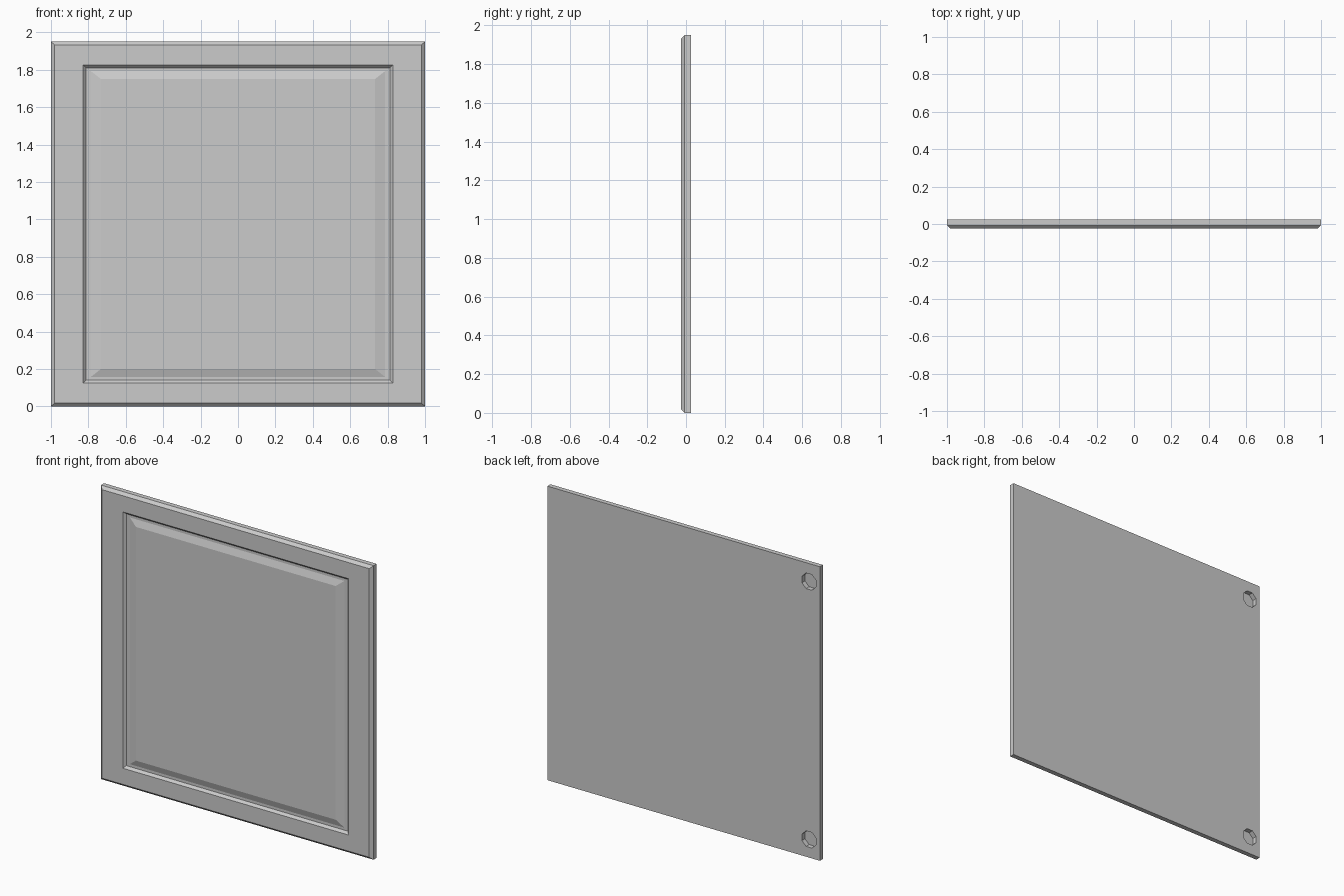
import bpy, bmesh, math
from mathutils import Matrix, Vector

if "Cube" in bpy.data.objects:
    bpy.data.objects.remove(bpy.data.objects["Cube"])

HEIGHT = 1.95
BACK = 0.025

# Raised-panel profile from back edge to panel centre: (half width, z inset, y)
PROFILE = [
    (1.0, 0.0, BACK),         # back edge
    (1.0, 0.0, -0.007),       # outer side
    (0.98, 0.018, -0.025),    # chamfered rim
    (0.828, 0.125, -0.025),   # flat frame
    (0.813, 0.14, -0.009),    # sloped step into groove
    (0.787, 0.157, -0.009),   # groove floor
    (0.733, 0.20, -0.023),    # shallow panel bevel
]


def make_object(name, bm):
    bmesh.ops.recalc_face_normals(bm, faces=bm.faces)
    mesh = bpy.data.meshes.new(name)
    bm.to_mesh(mesh)
    bm.free()
    obj = bpy.data.objects.new(name, mesh)
    bpy.context.collection.objects.link(obj)
    return obj


# Door slab: nested rectangles bridged into one closed solid
bm = bmesh.new()
rings = []
for hx, inset, y in PROFILE:
    z0, z1 = inset, HEIGHT - inset
    rings.append([bm.verts.new((x, y, z)) for x, z in
                  ((-hx, z0), (hx, z0), (hx, z1), (-hx, z1))])
for a, b in zip(rings, rings[1:]):
    for i in range(4):
        j = (i + 1) % 4
        bm.faces.new((a[i], a[j], b[j], b[i]))
bm.faces.new(rings[0])
bm.faces.new(rings[-1])
door = make_object("cabinet_door", bm)

# Hinge cup recesses cut into the back along one side
bm = bmesh.new()
for z in (0.12, HEIGHT - 0.12):
    place = (Matrix.Translation(Vector((-0.92, BACK, z)))
             @ Matrix.Rotation(math.pi / 2, 4, 'X')
             @ Matrix.Rotation(math.pi / 8, 4, 'Z'))
    bmesh.ops.create_cone(bm, cap_ends=True, segments=8, radius1=0.056,
                          radius2=0.056, depth=0.064, matrix=place)
cutter = make_object("hinge_cup_cutter", bm)
cutter.hide_render = True

cut = door.modifiers.new("hinge_cups", 'BOOLEAN')
cut.operation = 'DIFFERENCE'
cut.solver = 'EXACT'
cut.object = cutter
bpy.context.view_layer.objects.active = door
bpy.ops.object.modifier_apply(modifier=cut.name)
bpy.data.objects.remove(cutter)
